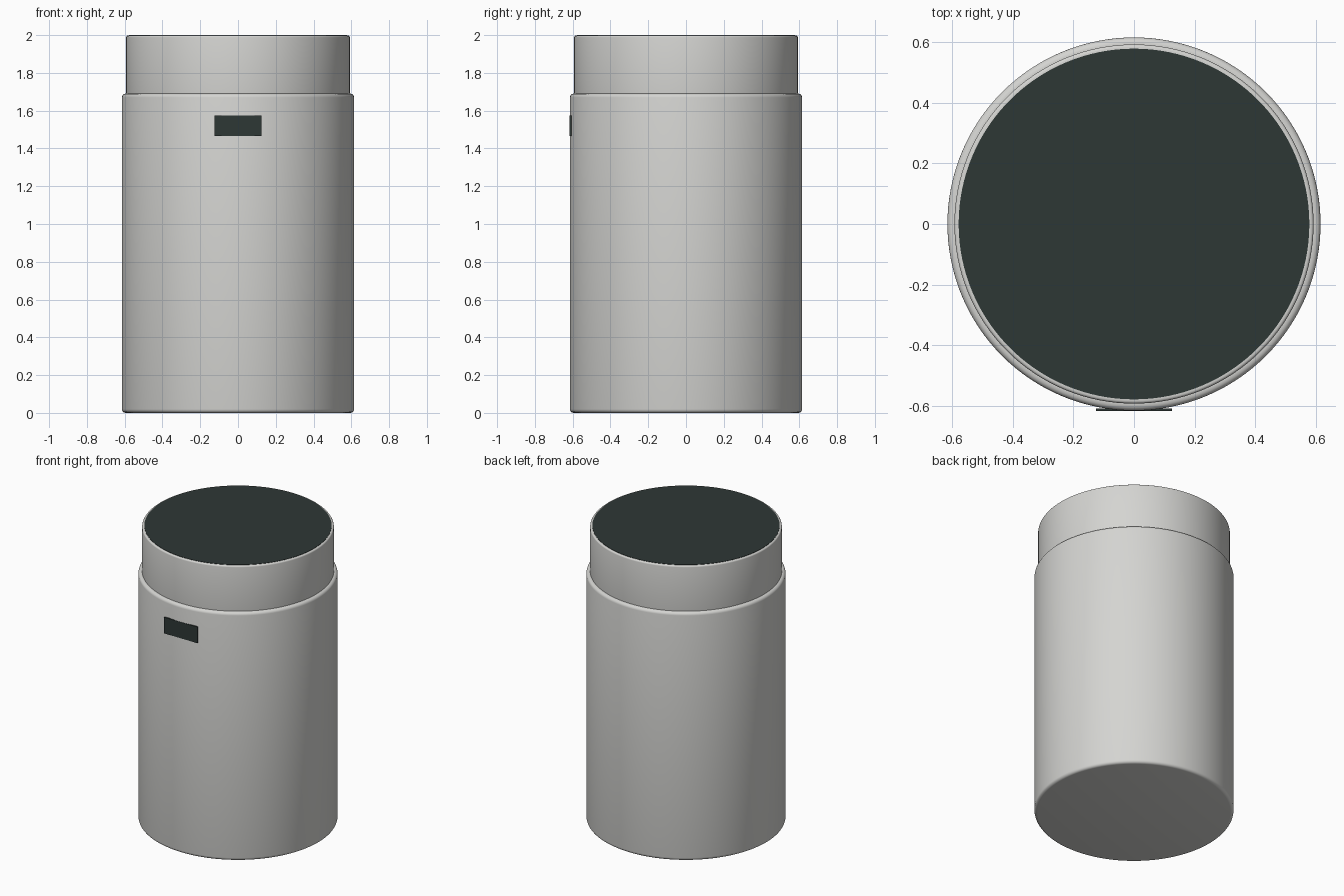
import bpy
import math

cube = bpy.data.objects.get("Cube")
if cube:
    bpy.data.objects.remove(cube, do_unlink=True)


def make_material(name, rgb):
    mat = bpy.data.materials.new(name)
    mat.use_nodes = True
    mat.diffuse_color = (*rgb, 1)
    mat.node_tree.nodes["Principled BSDF"].inputs["Base Color"].default_value = (*rgb, 1)
    return mat


def cylinder(name, radius, bottom, top, mat, bevel=0.0):
    bpy.ops.mesh.primitive_cylinder_add(
        vertices=128, radius=radius, depth=top - bottom,
        location=(0, 0, (bottom + top) / 2))
    obj = bpy.context.object
    obj.name = name
    obj.data.materials.append(mat)
    if bevel:
        mod = obj.modifiers.new("rounded_rim", 'BEVEL')
        mod.width = bevel
        mod.segments = 4
        mod.limit_method = 'ANGLE'
        mod.angle_limit = math.radians(40)
        bpy.ops.object.modifier_apply(modifier=mod.name)
    bpy.ops.object.shade_smooth_by_angle(angle=math.radians(35))
    return obj


shell = make_material("light_grey", (0.66, 0.66, 0.64))
dark = make_material("dark_slate", (0.027, 0.038, 0.036))

# Canister body and the slimmer lid set into it
cylinder("body", 0.615, 0, 1.69, shell, 0.02)
cylinder("lid", 0.592, 1.6, 1.998, shell, 0.01)

# Dark cap disc on the lid
cylinder("lid_disc", 0.578, 1.993, 2.0, dark)

# Flat label plate on the front
bpy.ops.mesh.primitive_cube_add(size=1, location=(0, -0.612, 1.52))
plate = bpy.context.object
plate.name = "front_plate"
plate.scale = (0.25, 0.009, 0.11)
bpy.ops.object.transform_apply(location=False, rotation=False, scale=True)
plate.data.materials.append(dark)
